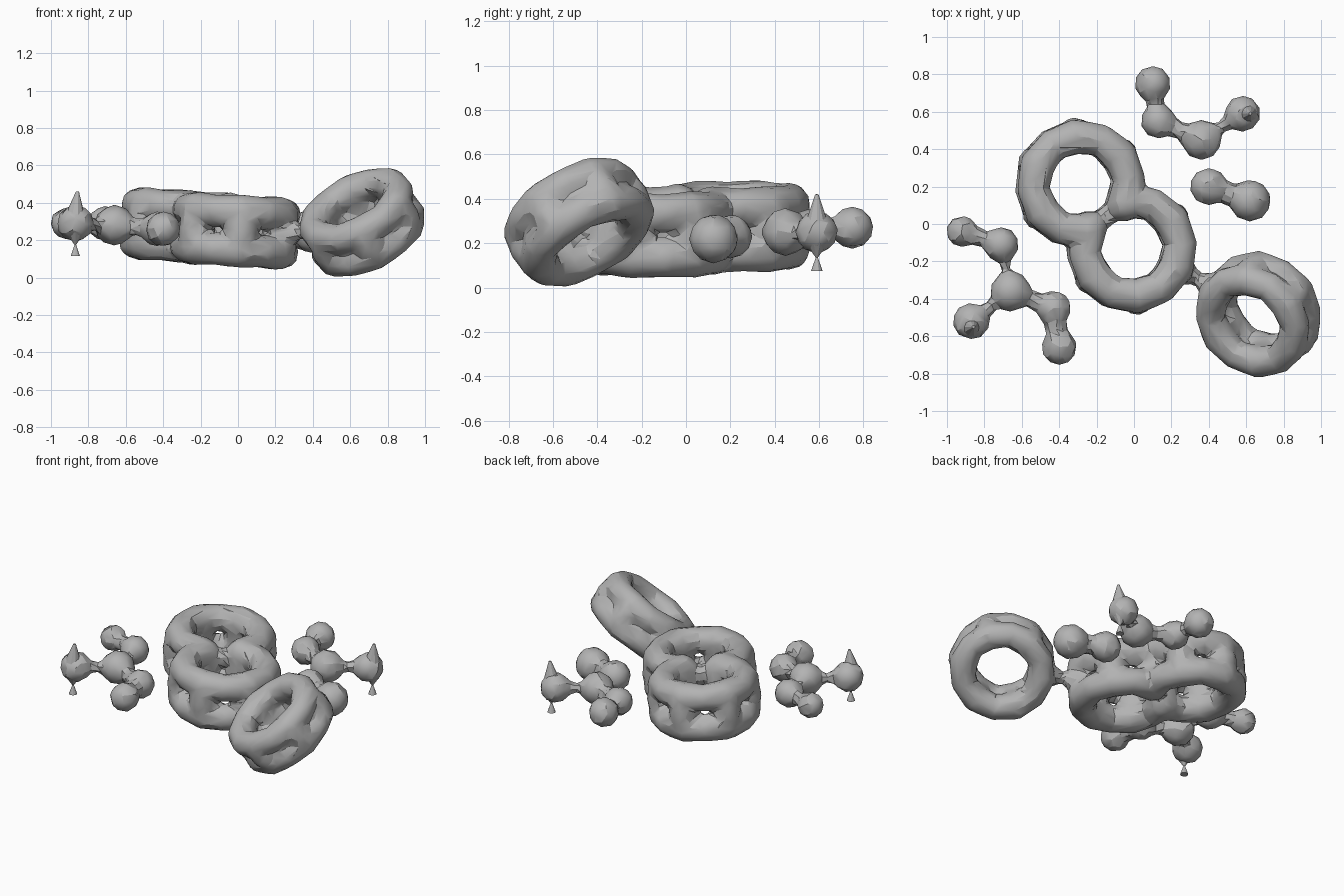
import bpy, bmesh, math
from mathutils import Vector, Matrix

if "Cube" in bpy.data.objects:
    bpy.data.objects.remove(bpy.data.objects["Cube"])

grey = bpy.data.materials.new("matte_grey")
grey.use_nodes = True
colour = (0.45, 0.45, 0.45, 1)
grey.diffuse_color = colour
bsdf = next(n for n in grey.node_tree.nodes if n.type == 'BSDF_PRINCIPLED')
bsdf.inputs["Base Color"].default_value = colour


def ball(bm, p, r):
    bmesh.ops.create_icosphere(bm, subdivisions=2, radius=r,
                               matrix=Matrix.Translation(p))


def rod(bm, a, b, r1, r2=None):
    a, b = Vector(a), Vector(b)
    d = b - a
    m = Matrix.Translation((a + b) / 2) @ d.to_track_quat('Z', 'Y').to_matrix().to_4x4()
    bmesh.ops.create_cone(bm, cap_ends=True, segments=10, radius1=r1,
                          radius2=r1 if r2 is None else r2, depth=d.length, matrix=m)


def finish(name, bm, fuse=True):
    me = bpy.data.meshes.new(name)
    bm.to_mesh(me)
    bm.free()
    ob = bpy.data.objects.new(name, me)
    bpy.context.scene.collection.objects.link(ob)
    bpy.ops.object.select_all(action='DESELECT')
    ob.select_set(True)
    bpy.context.view_layer.objects.active = ob
    if fuse:
        # melt the pieces into one skin, then coarsen it into facets
        remesh = ob.modifiers.new("fuse", 'REMESH')
        remesh.mode = 'VOXEL'
        remesh.voxel_size = 0.016
        smooth = ob.modifiers.new("soften", 'SMOOTH')
        smooth.factor = 0.5
        smooth.iterations = 4
        coarse = ob.modifiers.new("coarsen", 'DECIMATE')
        coarse.ratio = 0.07
        for mod in [m.name for m in ob.modifiers]:
            bpy.ops.object.modifier_apply(modifier=mod)
    ob.data.materials.clear()
    ob.data.materials.append(grey)
    bpy.ops.object.shade_smooth_by_angle(angle=math.radians(25))
    return ob


def polar(centre, u, v, degrees, radius):
    a = math.radians(degrees)
    return centre + radius * (math.cos(a) * u + math.sin(a) * v)


def double_ring(bm, centre, u, v, start, radius, gap, tube, shared=None):
    # two stacked round tubes, joined by a bulging post at each of six knots
    normal = u.cross(v).normalized()
    knots = [polar(centre, u, v, start + 60 * k, radius) for k in range(6)]
    for k, a in enumerate(knots):
        b = knots[(k + 1) % 6]
        mid = polar(centre, u, v, start + 60 * k + 30, radius + 0.005)
        rod(bm, a - normal * gap, a + normal * gap, tube)
        ball(bm, a + (a - centre) * 0.06, tube * 0.95)
        for side in (-1, 1):
            off = normal * gap * side
            ball(bm, a + off, tube)
            if k == shared:
                # the side two rings have in common is thin and sunken
                rod(bm, a + off * 0.7, b + off * 0.7, 0.055)
                continue
            rod(bm, a + off, mid + off, tube, tube * 0.9)
            rod(bm, b + off, mid + off, tube, tube * 0.9)
            ball(bm, mid + off, tube * 0.9)
    return knots


# Fused pair of double rings, slightly tilted, and the twisted third one
X, Y = Vector((1, 0, -0.06)), Vector((0, 1, 0))
bm = bmesh.new()
front_knots = double_ring(bm, Vector((-0.012, -0.13, 0.25)), X, Y, 36,
                          0.255, 0.102, 0.096, shared=1)
double_ring(bm, Vector((-0.288, 0.213, 0.275)), X, Y, 36, 0.255, 0.102, 0.096, shared=4)

turn, twist, rise = math.radians(-32), math.radians(37), math.radians(8)
axis = Vector((math.cos(turn) * math.cos(rise), math.sin(turn) * math.cos(rise), math.sin(rise)))
level = Vector((-math.sin(turn), math.cos(turn), 0))
across = level * math.cos(twist) + axis.cross(level) * math.sin(twist)
side_knots = double_ring(bm, Vector((0.665, -0.483, 0.295)), axis, across, 0,
                         0.248, 0.076, 0.088)

# Narrow neck between them
joint = (front_knots[5] + side_knots[3]) / 2
for end in (front_knots[5], side_knots[3]):
    rod(bm, end, joint, 0.11, 0.035)
ball(bm, joint, 0.04)
finish("triple_ring_body", bm)


def bead_chain(name, beads, links):
    # beads: x, y, z, radius; links: first, second, neck radius
    bm = bmesh.new()
    for x, y, z, r in beads:
        ball(bm, (x, y, z), r + 0.006)
    for i, j, r in links:
        a, b = Vector(beads[i][:3]), Vector(beads[j][:3])
        mid = (a + b) / 2
        rod(bm, a, mid, beads[i][3] * 0.85, r)
        rod(bm, b, mid, beads[j][3] * 0.85, r)
    finish(name, bm)


bead_chain("back_bead_chain",
           [(0.10, 0.75, 0.27, 0.092), (0.13, 0.55, 0.26, 0.09),
            (0.36, 0.45, 0.25, 0.104), (0.58, 0.59, 0.25, 0.093)],
           [(0, 1, 0.045), (1, 2, 0.045), (2, 3, 0.03)])
bead_chain("right_bead_pair",
           [(0.40, 0.20, 0.23, 0.097), (0.62, 0.125, 0.22, 0.108)],
           [(0, 1, 0.06)])
bead_chain("left_bead_chain",
           [(-0.92, -0.04, 0.29, 0.08), (-0.71, -0.11, 0.29, 0.09),
            (-0.66, -0.36, 0.28, 0.105), (-0.87, -0.52, 0.29, 0.095),
            (-0.43, -0.45, 0.26, 0.09), (-0.40, -0.66, 0.26, 0.09)],
           [(0, 1, 0.045), (1, 2, 0.022), (2, 3, 0.03), (2, 4, 0.045), (4, 5, 0.06)])

# Small spikes above and below the outermost beads
for name, x, y, z in (("left_spikes", -0.87, -0.55, 0.29), ("back_spikes", 0.61, 0.59, 0.25)):
    bm = bmesh.new()
    rod(bm, (x, y, z + 0.05), (x + 0.012, y, z + 0.17), 0.05, 0.008)
    rod(bm, (x, y, z - 0.05), (x, y, z - 0.115), 0.05, 0.005)
    rod(bm, (x, y, z - 0.115), (x, y, z - 0.175), 0.005, 0.026)
    finish(name, bm, fuse=False)
